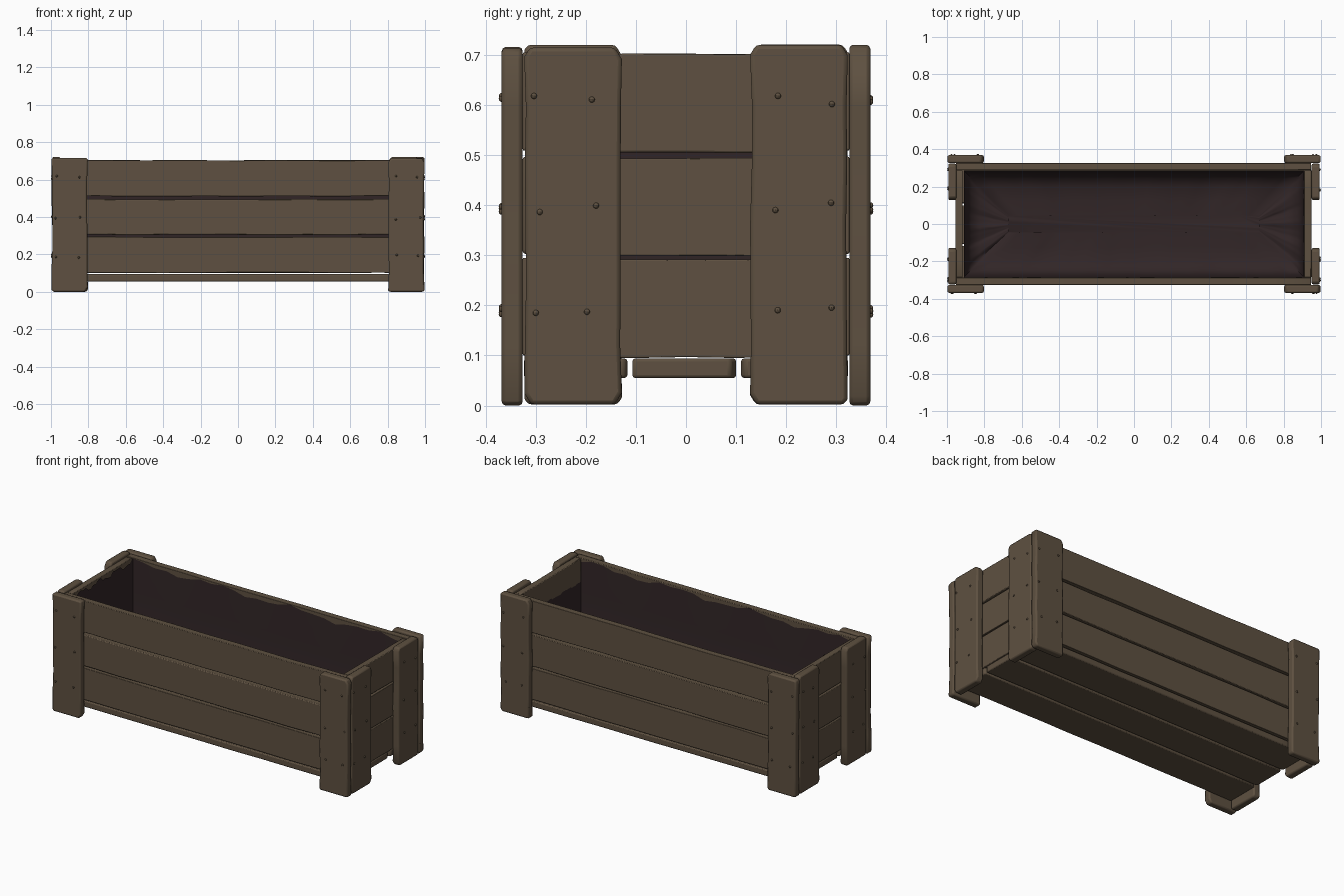
import bpy, bmesh, math, random
from mathutils import Vector, Matrix

if "Cube" in bpy.data.objects:
    bpy.data.objects.remove(bpy.data.objects["Cube"])

random.seed(4)


def material(name, rgb):
    m = bpy.data.materials.new(name)
    m.diffuse_color = (*rgb, 1)
    m.use_nodes = True
    m.node_tree.nodes["Principled BSDF"].inputs["Base Color"].default_value = m.diffuse_color
    return m


WOOD = material("weathered wood", (0.112, 0.081, 0.052))
CLOTH = material("dark liner", (0.031, 0.019, 0.020))


def finish(bm, name, mat, angle=35):
    bmesh.ops.recalc_face_normals(bm, faces=bm.faces)
    me = bpy.data.meshes.new(name)
    bm.to_mesh(me)
    bm.free()
    me.materials.append(mat)
    ob = bpy.data.objects.new(name, me)
    bpy.context.collection.objects.link(ob)
    bpy.ops.object.select_all(action='DESELECT')
    bpy.context.view_layer.objects.active = ob
    ob.select_set(True)
    bpy.ops.object.shade_smooth_by_angle(angle=math.radians(angle))
    return ob


def plank(name, lo, hi, length, width, wobble=0.002, chip=0.008, bevel=0.006, cuts=6):
    """Worn board: wobbly outline in the length/width plane, extruded through its thickness."""
    thick = 3 - length - width
    L0, L1, W0, W1 = lo[length], hi[length], lo[width], hi[width]

    def side(w, sign):
        c0, c1 = (chip * random.uniform(0.4, 1.6) for _ in range(2))
        pts = [(L0, w + sign * c0 * 0.6), (L0 + c0, w)]
        for i in range(1, cuts):
            pts.append((L0 + (L1 - L0) * i / cuts, w + sign * random.uniform(0, wobble)))
        return pts + [(L1 - c1, w), (L1, w + sign * c1 * 0.6)]

    outline = side(W0, 1) + side(W1, -1)[::-1]
    bm = bmesh.new()
    verts = []
    for l, w in outline:
        p = [0, 0, 0]
        p[length], p[width], p[thick] = l, w, lo[thick]
        verts.append(bm.verts.new(p))
    face = bm.faces.new(verts)
    new = bmesh.ops.extrude_face_region(bm, geom=[face])["geom"]
    shift = Vector((0, 0, 0))
    shift[thick] = hi[thick] - lo[thick]
    bmesh.ops.translate(bm, vec=shift, verts=[g for g in new if isinstance(g, bmesh.types.BMVert)])
    ob = finish(bm, name, WOOD)
    b = ob.modifiers.new("worn edges", 'BEVEL')
    b.width, b.segments, b.limit_method, b.angle_limit = bevel, 2, 'ANGLE', math.radians(40)
    return ob


def nails(name, points, normal):
    """Small domed nail heads."""
    bm = bmesh.new()
    for p in points:
        bmesh.ops.create_uvsphere(bm, u_segments=8, v_segments=6, radius=0.006,
                                  matrix=Matrix.Translation(p))
    finish(bm, name, WOOD)


ROWS = [(0.1, 0.295), (0.303, 0.497), (0.509, 0.705)]
NAIL_Z = (0.19, 0.395, 0.61)

# Long side boards and end boards
for label, y0, y1 in (("front", -0.326, -0.287), ("back", 0.288, 0.326)):
    for i, (z0, z1) in enumerate(ROWS):
        plank(f"{label}_board_{i + 1}", (-0.953, y0, z0), (0.947, y1, z1), 0, 2, 0.004, 0.004, cuts=10)
for label, x0, x1 in (("left", -0.955, -0.916), ("right", 0.908, 0.948)):
    for i, (z0, z1) in enumerate(ROWS):
        plank(f"{label}_end_board_{i + 1}", (x0, -0.286, z0 - 0.005), (x1, 0.287, z1 - 0.002), 1, 2, 0.002, 0.004)

# Floor boards
for i, (y0, y1) in enumerate(((-0.324, -0.117), (-0.107, 0.1), (0.11, 0.324))):
    plank(f"floor_board_{i + 1}", (-0.953, y0, 0.055), (0.947, y1, 0.094), 0, 1, 0.003, 0.012, cuts=10)

# Corner posts, each made of one wide face plank and one end plank
for xl, sx in (("left", -1), ("right", 1)):
    for yl, sy in (("front", -1), ("back", 1)):
        top = 0.712 + random.uniform(0, 0.012)
        xs = sorted((sx * 0.803, sx * 0.997))
        ys = sorted((sy * 0.326, sy * 0.368))
        plank(f"{yl}_{xl}_post", (xs[0], ys[0], 0), (xs[1], ys[1], top), 2, 0, 0.005, 0.016, 0.008)
        nails(f"{yl}_{xl}_post_nails",
              [(sx * (x + random.uniform(-.01, .01)), sy * 0.368, z + random.uniform(-.01, .01))
               for x in (0.842, 0.967) for z in NAIL_Z], 1)
        xs = sorted((sx * 0.95, sx * 0.993))
        ys = sorted((sy * 0.128, sy * 0.323))
        top = 0.712 + random.uniform(0, 0.012)
        plank(f"{xl}_{yl}_end_post", (xs[0], ys[0], 0.002), (xs[1], ys[1], top), 2, 1, 0.004, 0.016, 0.008)
        nails(f"{xl}_{yl}_end_post_nails",
              [(sx * 0.993, sy * (y + random.uniform(-.01, .01)), z + random.uniform(-.01, .01))
               for y in (0.188, 0.298) for z in NAIL_Z], 0)

# Cloth liner: rounded-rectangle rings from the rim down the walls, curving into the floor
bm = bmesh.new()
rings, N = [], 96
for inset, z in ((0, 0.685), (0.003, 0.5), (0.006, 0.3), (0.016, 0.2), (0.04, 0.15),
                 (0.085, 0.128), (0.16, 0.12), (0.24, 0.12)):
    ring = []
    hx, hy, r = 0.91 - inset, 0.286 - inset, 0.02
    for k in range(N):
        # march around the rectangle with points spread along each side
        s, t = divmod(k, N // 4)
        t = t / (N // 4) * 2 - 1
        x, y = ((t, -1), (1, t), (-t, 1), (-1, -t))[s]
        wave = 0.012 * math.sin(k * 0.9) + 0.008 * math.sin(k * 2.3)
        dz = wave if z > 0.6 else 0.4 * wave * (inset > 0.01)
        ring.append(bm.verts.new((x * hx, y * hy, z + dz)))
    rings.append(ring)
for a, b in zip(rings, rings[1:]):
    for k in range(N):
        bm.faces.new((a[k], a[(k + 1) % N], b[(k + 1) % N], b[k]))
bm.faces.new(rings[-1])
liner = finish(bm, "cloth_liner", CLOTH, 60)
# make the open shell face inward and upward
if liner.data.polygons[-1].normal.z < 0:
    liner.data.flip_normals()
